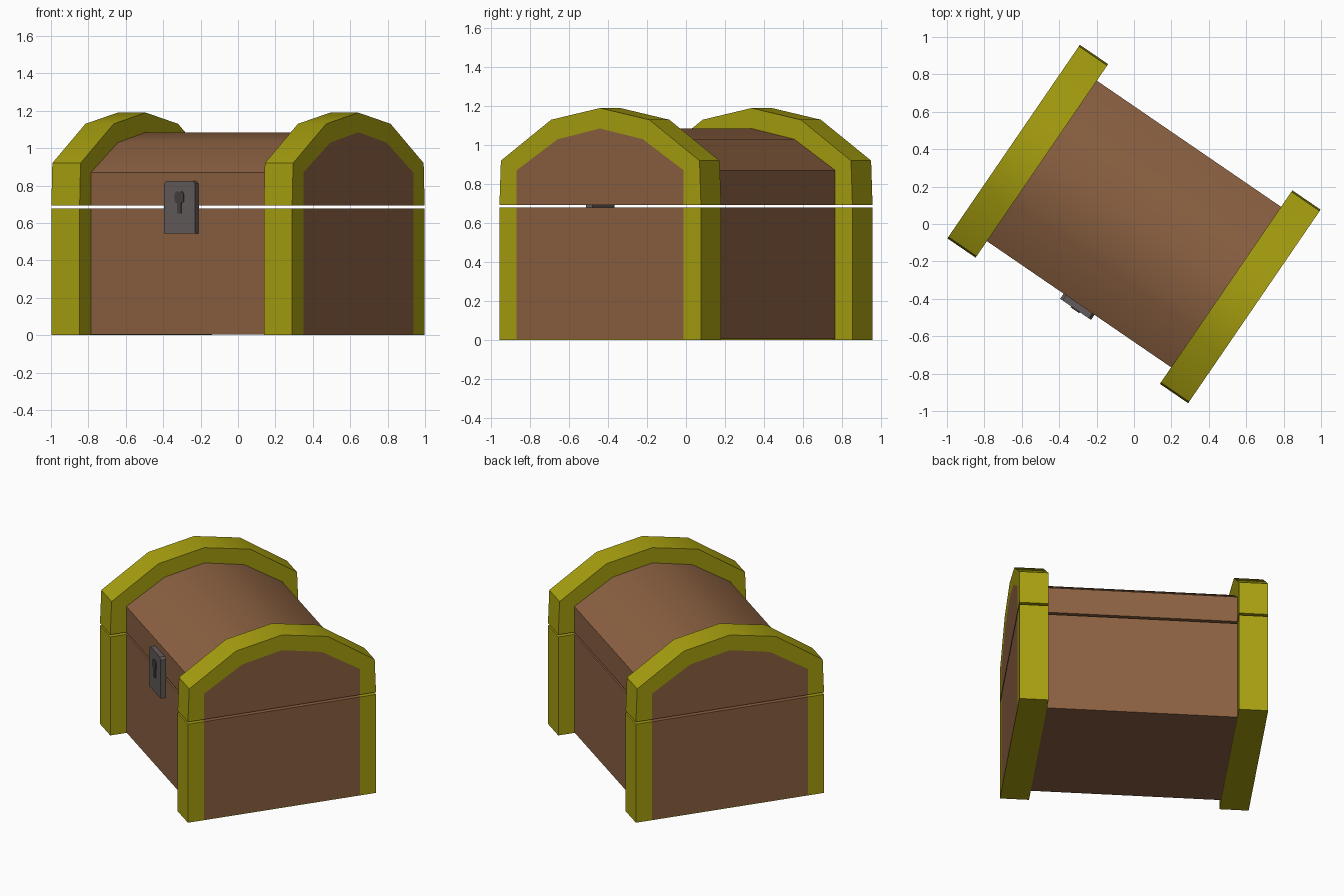
import bpy, bmesh, math

if "Cube" in bpy.data.objects:
    bpy.data.objects.remove(bpy.data.objects["Cube"])

TURN = math.radians(-34.4)   # the chest stands turned about z
END, INNER = 0.78, 0.597     # outer and inner ends of the bands


def material(name, rgb):
    m = bpy.data.materials.new(name)
    m.use_nodes = True
    m.diffuse_color = (*rgb, 1)
    m.node_tree.nodes["Principled BSDF"].inputs["Base Color"].default_value = (*rgb, 1)
    return m


gold = material("dull gold", (0.39, 0.35, 0.005))
wood = material("brown wood", (0.262, 0.12, 0.054))
iron = material("grey iron", (0.125, 0.105, 0.105))
dark = material("dark iron", (0.06, 0.05, 0.05))


def finish(name, bm, mats, smooth=True):
    bmesh.ops.recalc_face_normals(bm, faces=bm.faces)
    mesh = bpy.data.meshes.new(name)
    bm.to_mesh(mesh)
    bm.free()
    for m in mats:
        mesh.materials.append(m)
    ob = bpy.data.objects.new(name, mesh)
    bpy.context.collection.objects.link(ob)
    ob.rotation_euler.z = TURN
    bpy.ops.object.select_all(action='DESELECT')
    ob.select_set(True)
    bpy.context.view_layer.objects.active = ob
    if smooth:
        bpy.ops.object.shade_smooth_by_angle(angle=math.radians(30))
    return ob


def band(name, outer, inner, a, b):
    """Gold band along an open profile, filled by a flush wooden end panel."""
    bm = bmesh.new()
    ends = [([bm.verts.new((x, y, z)) for y, z in outer],
             [bm.verts.new((x, y, z)) for y, z in inner]) for x in (a, b)]
    for o, i in ends:
        for k in range(len(o) - 1):
            bm.faces.new((o[k], o[k + 1], i[k + 1], i[k]))
        bm.faces.new(i).material_index = 1
    (o1, i1), (o2, i2) = ends
    for k in range(len(o1) - 1):
        bm.faces.new((o1[k], o1[k + 1], o2[k + 1], o2[k]))
    # closing faces along the seam
    for k in (0, -1):
        bm.faces.new((o1[k], i1[k], i2[k], o2[k]))
    bm.faces.new((i1[0], i1[-1], i2[-1], i2[0])).material_index = 1
    return finish(name, bm, [gold, wood])


def prism(name, pts, a, b, mat, axis="x", smooth=True):
    """Extrude a closed profile from a to b along x or y."""
    bm = bmesh.new()
    place = (lambda t, p, q: (t, p, q)) if axis == "x" else (lambda t, p, q: (p, t, q))
    r1, r2 = ([bm.verts.new(place(t, p, q)) for p, q in pts] for t in (a, b))
    bm.faces.new(r1)
    bm.faces.new(r2)
    for k in range(len(pts)):
        n = (k + 1) % len(pts)
        bm.faces.new((r1[k], r1[n], r2[n], r2[k]))
    return finish(name, bm, [mat], smooth)


def symmetric(half):
    """Mirror a half profile that ends on the centre line or beside it."""
    return half + [(-y, z) for y, z in reversed(half) if y != 0]


# Profiles of the lid and the lower box
lid_outer = symmetric([(-0.627, 0.693), (-0.618, 0.92), (-0.305, 1.13), (0, 1.19)])
lid_inner = symmetric([(-0.52, 0.693), (-0.52, 0.87), (-0.265, 1.03), (0, 1.085)])
box_outer = symmetric([(-0.627, 0.678), (-0.627, 0)])
box_inner = symmetric([(-0.52, 0.678), (-0.52, 0.004)])

# Wooden middle
prism("lid", lid_inner, -INNER, INNER, wood)
prism("box", box_inner, -INNER, INNER, wood)

# Gold bands at both ends
for side, s in (("left", 1), ("right", -1)):
    band(side + "_lid_band", lid_outer, lid_inner, s * INNER, s * END)
    band(side + "_box_band", box_outer, box_inner, s * INNER, s * END)

# Lock plate with clipped corners, and its keyhole
plate = symmetric([(-0.1, 0.545), (-0.1, 0.81), (-0.085, 0.825)])
prism("lock_plate", plate, -0.553, -0.515, iron, "y", False)
keyhole = symmetric([(-0.014, 0.65), (-0.014, 0.705), (-0.028, 0.715),
                     (-0.028, 0.757), (-0.018, 0.767)])
prism("keyhole", keyhole, -0.559, -0.552, dark, "y", False)
